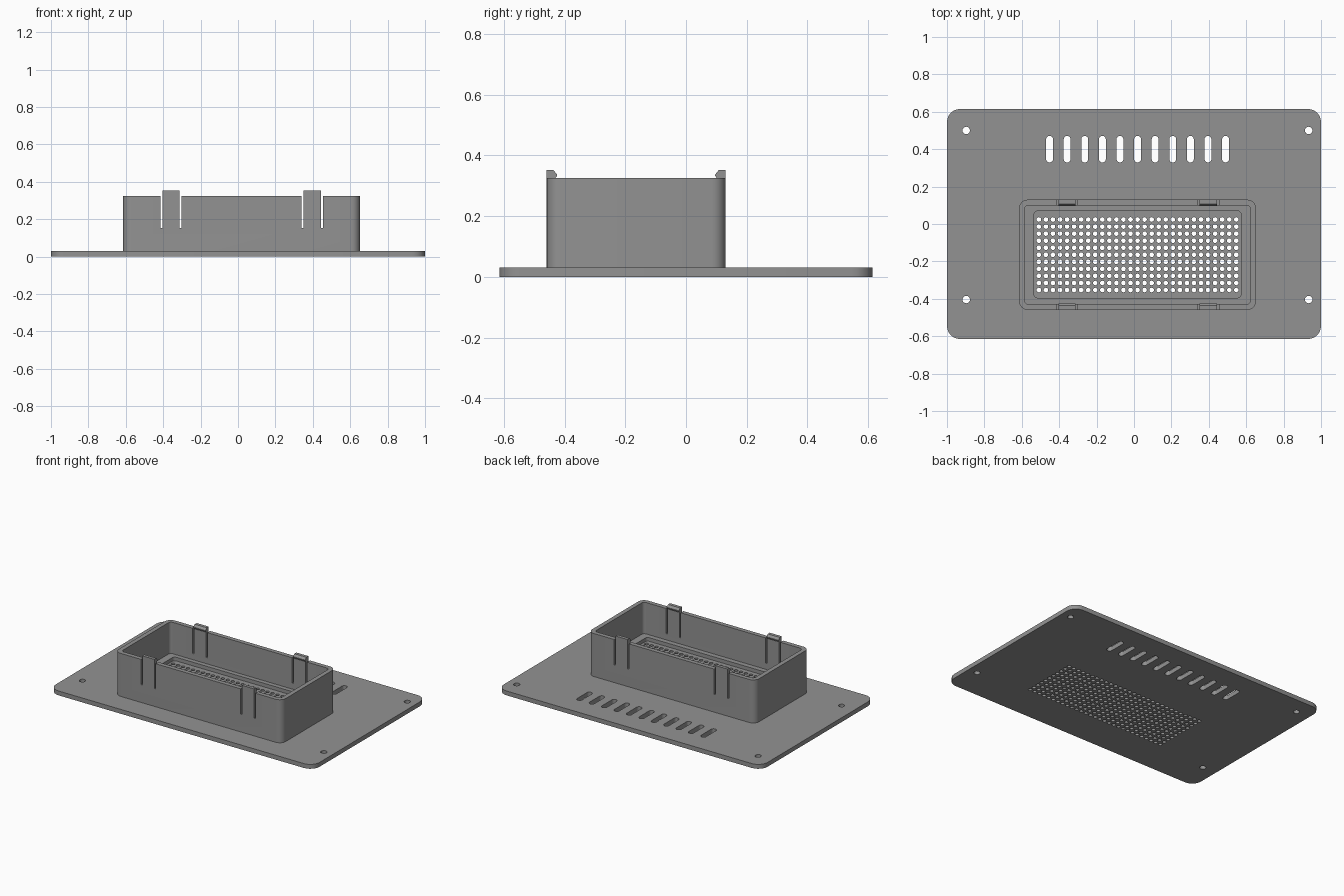
import bpy, bmesh, math

cube = bpy.data.objects.get("Cube")
if cube:
    bpy.data.objects.remove(cube, do_unlink=True)

grey = bpy.data.materials.new("mid_grey_plastic")
grey.use_nodes = True
colour = (0.29, 0.29, 0.29, 1)
grey.diffuse_color = colour
grey.node_tree.nodes["Principled BSDF"].inputs["Base Color"].default_value = colour

# Heights and box placement
PLATE, RECESS, FLOOR, RIM, TOP = 0.03, 0.085, 0.11, 0.325, 0.352
CX, CY = 0.019, -0.1645
HALF_X, HALF_Y, WALL = 0.633, 0.2945, 0.03


def rounded(cx, cy, hx, hy, r, steps=6):
    """Outline of a rounded rectangle; a circle or slot when r fills it."""
    pts = []
    for q, (sx, sy) in enumerate([(1, 1), (-1, 1), (-1, -1), (1, -1)]):
        for i in range(steps + 1):
            a = (q + i / steps) * math.pi / 2
            p = (cx + sx * (hx - r) + r * math.cos(a),
                 cy + sy * (hy - r) + r * math.sin(a))
            if not pts or math.dist(p, pts[-1]) > 1e-5:
                pts.append(p)
    if math.dist(pts[0], pts[-1]) < 1e-5:
        pts.pop()
    return pts


def cap(bm, z, loops):
    """Flat face at height z: first loop is the outline, the rest are holes."""
    edges = []
    for loop in loops:
        vs = [bm.verts.new((x, y, z)) for x, y in loop]
        edges += [bm.edges.new((vs[i - 1], vs[i])) for i in range(len(vs))]
    bmesh.ops.triangle_fill(bm, edges=edges, use_beauty=True, normal=(0, 0, 1))


def wall(bm, loop, z0, z1):
    low = [bm.verts.new((x, y, z0)) for x, y in loop]
    high = [bm.verts.new((x, y, z1)) for x, y in loop]
    for i in range(len(loop)):
        bm.faces.new((low[i - 1], low[i], high[i], high[i - 1]))


def finish(bm, name):
    bmesh.ops.remove_doubles(bm, verts=bm.verts, dist=1e-5)
    bmesh.ops.recalc_face_normals(bm, faces=bm.faces)
    mesh = bpy.data.meshes.new(name)
    bm.to_mesh(mesh)
    bm.free()
    mesh.materials.append(grey)
    obj = bpy.data.objects.new(name, mesh)
    bpy.context.collection.objects.link(obj)
    return obj


# Outlines
plate = rounded(0, 0, 1, 0.615, 0.07)
outer = rounded(CX, CY, HALF_X, HALF_Y, 0.045)
inner = rounded(CX, CY, HALF_X - WALL, HALF_Y - WALL, 0.02)
recess = rounded(CX, CY + 0.002, 0.553, 0.232, 0.018)
screw_holes = [rounded(x, y, 0.02, 0.02, 0.02)
               for x in (-0.897, 0.934) for y in (-0.404, 0.5)]
vents = [rounded(CX + 0.0941 * i, 0.4, 0.0185, 0.071, 0.0185)
         for i in range(-5, 6)]
grille = [rounded(CX + 0.0377 * i, CY + 0.0377 * j, 0.0125, 0.0125, 0.0125, 3)
          for i in range(-14, 15) for j in range(-5, 6)]

# Mounting plate with the open box and its perforated floor
bm = bmesh.new()
cap(bm, 0, [plate] + screw_holes + vents + grille)
cap(bm, PLATE, [plate, outer] + screw_holes + vents)
cap(bm, RIM, [outer, inner])
cap(bm, FLOOR, [inner, recess])
cap(bm, RECESS, [recess] + grille)
for loop in [plate] + screw_holes + vents:
    wall(bm, loop, 0, PLATE)
for loop in grille:
    wall(bm, loop, 0, RECESS)
wall(bm, outer, PLATE, RIM)
wall(bm, inner, FLOOR, RIM)
wall(bm, recess, RECESS, FLOOR)
body = finish(bm, "mounting_plate_and_box")

# Thin slits on both sides of each clip
CLIPS = [(CX + sx * 0.378, sy) for sx in (-1, 1) for sy in (-1, 1)]
bm = bmesh.new()
for x, sy in CLIPS:
    for side in (-1, 1):
        slit = rounded(x + side * 0.051, CY + sy * (HALF_Y - WALL / 2),
                       0.0055, 0.03, 0.0)
        for z in (0.152, 0.4):
            cap(bm, z, [slit])
        wall(bm, slit, 0.152, 0.4)
cutter = finish(bm, "slit_cutter")
cutter.hide_render = True

cut = body.modifiers.new("slits", "BOOLEAN")
cut.operation = "DIFFERENCE"
cut.solver = "EXACT"
cut.object = cutter
bpy.context.view_layer.objects.active = body
body.select_set(True)
bpy.ops.object.modifier_apply(modifier=cut.name)
bpy.data.objects.remove(cutter, do_unlink=True)
bpy.ops.object.shade_smooth_by_angle(angle=math.radians(35))

# Inward hooks on top of the clips: (distance inward, height)
HOOK = [(0, RIM), (0, TOP), (0.022, TOP), (0.034, 0.337), (0.034, 0.332), (0.028, RIM)]
for x, sy in CLIPS:
    bm = bmesh.new()
    ends = [[bm.verts.new((x + s * 0.0455, CY + sy * (HALF_Y - d), z)) for d, z in HOOK]
            for s in (-1, 1)]
    for end in ends:
        bm.faces.new(end)
    for i in range(len(HOOK)):
        bm.faces.new((ends[0][i - 1], ends[0][i], ends[1][i], ends[1][i - 1]))
    name = ("left" if x > 0 else "right") + ("_back" if sy > 0 else "_front")
    finish(bm, name + "_clip_hook")
